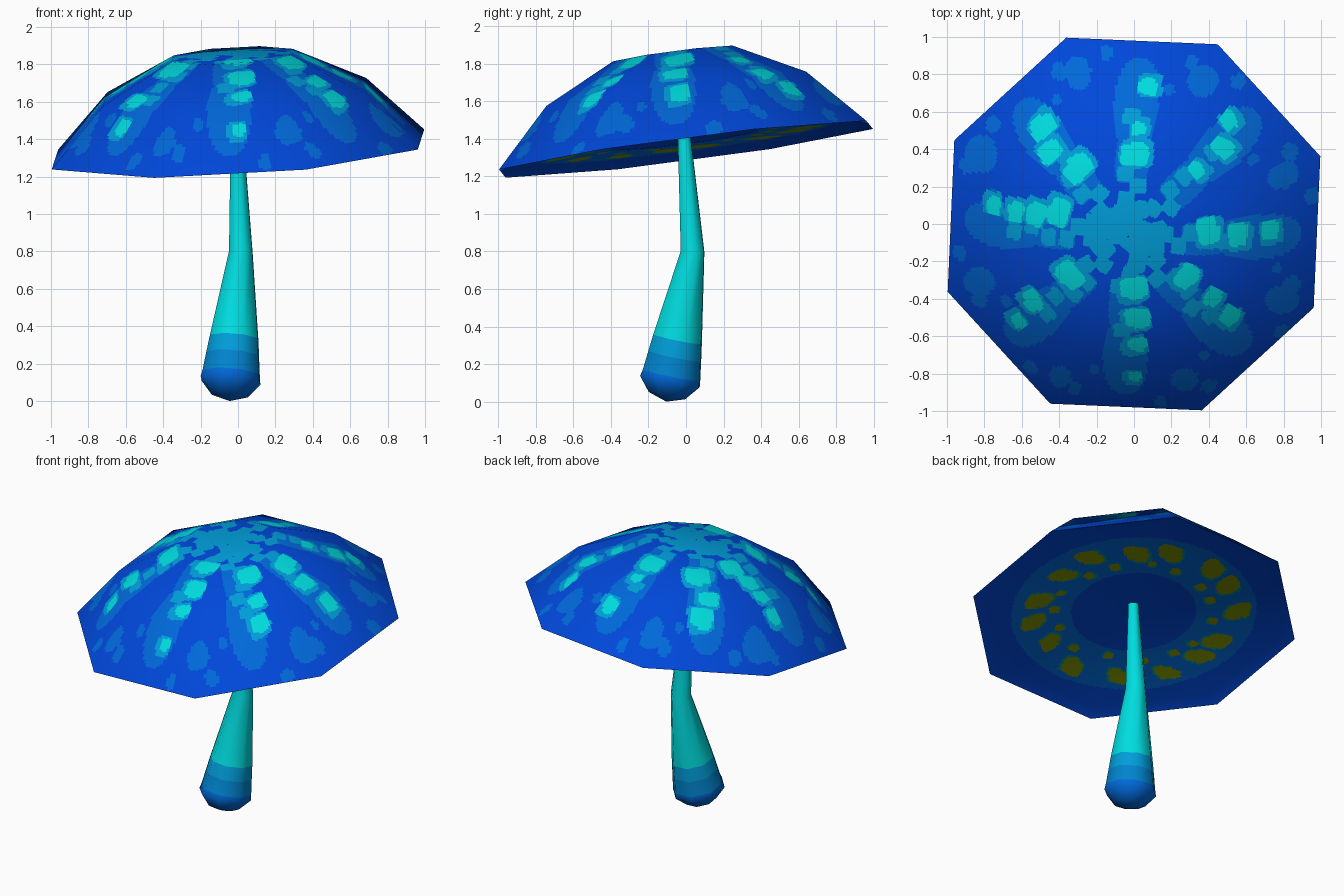
import bpy, bmesh, math, random
from mathutils import Vector

if "Cube" in bpy.data.objects:
    bpy.data.objects.remove(bpy.data.objects["Cube"])

random.seed(11)

# ---- flat colours
COLOURS = [("deep_blue", (0, .064, .70)), ("spot_blue", (0, .14, .70)),
           ("sky_blue", (0, .34, .70)), ("cyan", (0, .72, .74)),
           ("olive", (.21, .28, 0)), ("teal", (0, .27, .36)),
           ("mid_blue", (0, .23, .62))]
MATS = []
for name, c in COLOURS:
    m = bpy.data.materials.new(name)
    m.diffuse_color = (*c, 1)
    m.use_nodes = True
    m.node_tree.nodes["Principled BSDF"].inputs["Base Color"].default_value = m.diffuse_color
    MATS.append(m)
DEEP, SPOT, SKY, CYAN, OLIVE, TEAL, MID = range(7)

SIDES, PHASE, BINS = 8, math.radians(20), 48
u = random.uniform


def tilt(v):
    """Lean a vector the way the whole cap leans."""
    x, y, z = v
    return Vector((x - .06 * z, y - .13 * z, z + .06 * x + .13 * y))


def ring_dir(s):
    """Point on a unit octagon outline."""
    k, f = int(s), s - int(s)
    a, b = (PHASE + 2 * math.pi * i / SIDES for i in (k, k + 1))
    return Vector((math.cos(a), math.sin(a))).lerp(Vector((math.cos(b), math.sin(b))), f)


def shell(name, profile, paint, div=36, step=.0095):
    """Octagonal turned surface, finely cut so that markings can be coloured."""
    segs = [Vector((-(q[1] - p[1]), q[0] - p[0])).normalized()
            for p, q in zip(profile, profile[1:])]
    norms = [segs[0]] + [(a + b).normalized() for a, b in zip(segs, segs[1:])] + [segs[-1]]
    up = 1 if segs[0].y > 0 else -1
    for i, p in enumerate(profile):
        if p[0] < .01:
            norms[i] = Vector((0, up))
    rows = []
    for i, (p, q) in enumerate(zip(profile, profile[1:])):
        n = max(1, round(math.dist(p, q) / step))
        for k in range(n + (i == len(segs) - 1)):
            f = k / n
            rows.append((Vector(p).lerp(Vector(q), f), norms[i].lerp(norms[i + 1], f)))
    cols = [ring_dir(j / div) for j in range(SIDES * div)]
    n = len(cols)
    flat, verts, normals = [], [], []
    for p, nn in rows:
        for c in cols:
            flat.append(c * p.x)
            verts.append(tilt((c.x * p.x, c.y * p.x, p.y)) + Vector((0, 0, 1.345)))
            normals.append(tilt((c.x * nn.x, c.y * nn.x, nn.y)).normalized())
    faces = [(i * n + j, (i + 1) * n + j, (i + 1) * n + (j + 1) % n, i * n + (j + 1) % n)
             for i in range(len(rows) - 1) for j in range(n)]
    me = bpy.data.meshes.new(name)
    me.from_pydata(verts, [], faces)
    for m in MATS:
        me.materials.append(m)
    for f in me.polygons:
        f.use_smooth = True
        f.material_index = paint((flat[f.vertices[0]] + flat[f.vertices[2]]) / 2)
    me.normals_split_custom_set_from_vertices([tuple(v) for v in normals])
    ob = bpy.data.objects.new(name, me)
    bpy.context.collection.objects.link(ob)
    return ob


def patch(mat, r, ang, a, b, power=2, side=0, turn=0):
    """Marking at radius r: half length a along the radius, half width b across."""
    d = Vector((math.cos(ang), math.sin(ang)))
    c = d * r + Vector((-d.y, d.x)) * side
    d = Vector((math.cos(ang + turn), math.sin(ang + turn)))
    return (mat, c, d, Vector((-d.y, d.x)), a, b, power)


def painter(patches, base):
    """Last matching marking wins; markings are sorted into angle bins for speed."""
    bins = [[] for _ in range(BINS)]
    for p in patches:
        reach = math.hypot(p[4], p[5])
        r = p[1].length
        half = math.pi if reach >= r else math.asin(reach / r) + 2 * math.pi / BINS
        for i in range(BINS):
            gap = (i + .5) * 2 * math.pi / BINS - math.atan2(p[1].y, p[1].x)
            if abs((gap + math.pi) % (2 * math.pi) - math.pi) <= half:
                bins[i].append(p)

    def paint(p):
        i = int(math.atan2(p.y, p.x) % (2 * math.pi) / (2 * math.pi) * BINS) % BINS
        for m, c, d, t, a, b, pw in reversed(bins[i]):
            v = p - c
            if abs(v.dot(d) / a) ** pw + abs(v.dot(t) / b) ** pw < 1:
                return m
        return base(p.length)
    return paint


# ---- markings on top of the cap: eight stripes of cyan flecks, halos, loose spots
FLECKS = [(.07, .72, .05), (.02, .50, .04), (0, .36, .075), (.50, .54, .05), (.47, .40, .06),
          (.33, .28, .045), (.39, -.04, .075), (.55, -.06, .065), (.72, -.04, .055),
          (.28, -.28, .07), (.42, -.39, .055), (.51, -.49, .06), (0, -.34, .075),
          (.02, -.50, .07), (.02, -.64, .05), (0, -.82, .035), (-.34, -.27, .08),
          (-.54, -.41, .06), (-.62, -.52, .045), (-.40, .06, .075), (-.52, .05, .065),
          (-.63, .06, .055), (-.75, .09, .05), (-.49, .51, .07), (-.45, .38, .065),
          (-.30, .29, .08)]
halos, edges, blobs = [], [], []
for k in range(SIDES):
    ang = PHASE + (k + .5) * math.pi / 4
    halos.append(patch(SPOT, .68, ang, .22, .12, 2.4))
    halos.append(patch(SPOT, .40, ang, .12, .09, 4))
    for off, r, s in ((.38, .87, .08), (-.3, .93, .045), (.2, .95, .045), (-.22, .78, .03)):
        s *= u(.8, 1.15)
        halos.append(patch(SPOT, r + u(-.03, .03), ang + off, s, s * u(.8, 1.1)))
    # stepped squares that run down each stripe and into the crown
    for r, side in ((.62, .02), (.52, -.02), (.43, .03), (.33, .03), (.27, -.04), (.2, .02)):
        edges.append(patch(SKY, r, ang, .04, .045, 8, side, u(-.2, .2)))
for x, y, s in FLECKS:
    h = .69 - .52 * math.hypot(x, y)
    x, y = x + .06 * h, y + .13 * h
    r, ang = math.hypot(x, y), math.atan2(y, x)
    edges.append(patch(SKY, r + .01, ang, s * .7 + .022, s + .014, 5, -.012, u(-.2, .2)))
    blobs.append(patch(CYAN, r, ang, s * .7, s, 5, 0, u(-.15, .15)))
    blobs.append(patch(CYAN, r + s * .6, ang, s * .3, s * .5, 6, u(-.02, .02)))
for k in range(16):
    edges.append(patch(SKY, u(.03, .2), u(0, 6.28), .05, .06, 8, 0, u(0, 1)))

shell("cap", [(.003, .515), (.345, .503), (.75, .306), (1.06, 0)],
      painter(halos + edges + blobs, lambda r: DEEP))

# ---- underside: blue ring with ragged olive spots edged in teal
fringe, dots = [], []
for k in range(15):
    ang = 2 * math.pi * (k + u(-.2, .2)) / 15
    r, s = u(.6, .68), u(.055, .07)
    for rr, aa, ss in ((r, ang, s), (r - .04, ang + .05, s * .75),
                       (r + .03, ang - .06, s * .7), (u(.46, .52), ang + .2, u(.025, .04))):
        fringe.append(patch(TEAL, rr - .008, aa + .015, ss * 1.15, ss * 1.15, 3))
        dots.append(patch(OLIVE, rr, aa, ss, ss, 3))
shell("cap_underside", [(1.06, 0), (.98, .03), (.38, .05), (.003, .11)],
      painter(fringe + dots, lambda r: SPOT if .4 < r < .78 else DEEP), div=30, step=.012)

# ---- stem: leaning eight-sided taper with a rounded foot and colour bands
RINGS = [(-.045, -.10, .035, .105, SPOT), (-.04, -.085, .11, .17, SPOT),
         (-.036, -.077, .145, .163, MID), (-.028, -.06, .245, .15, SKY),
         (-.02, -.045, .335, .138, CYAN),
         (.015, .035, .80, .067, CYAN), (-.006, -.012, 1.45, .035, CYAN)]
bm = bmesh.new()
loops = []
for x, y, z, r, _ in RINGS:
    lean = 1 if z < .5 else .3
    loop = []
    for j in range(SIDES):
        d = ring_dir(j) * r
        loop.append(bm.verts.new((x + d.x, y + d.y, z - lean * (.08 * d.x + .2 * d.y))))
    loops.append(loop)
tip = bm.verts.new((-.045, -.105, 0))
for j in range(SIDES):
    k = (j + 1) % SIDES
    bm.faces.new((tip, loops[0][k], loops[0][j])).material_index = SPOT
    for i in range(len(loops) - 1):
        f = bm.faces.new((loops[i][j], loops[i][k], loops[i + 1][k], loops[i + 1][j]))
        f.material_index = RINGS[i][4]
for f in bm.faces:
    f.smooth = True
me = bpy.data.meshes.new("stem")
bm.to_mesh(me)
bm.free()
for m in MATS:
    me.materials.append(m)
bpy.context.collection.objects.link(bpy.data.objects.new("stem", me))
